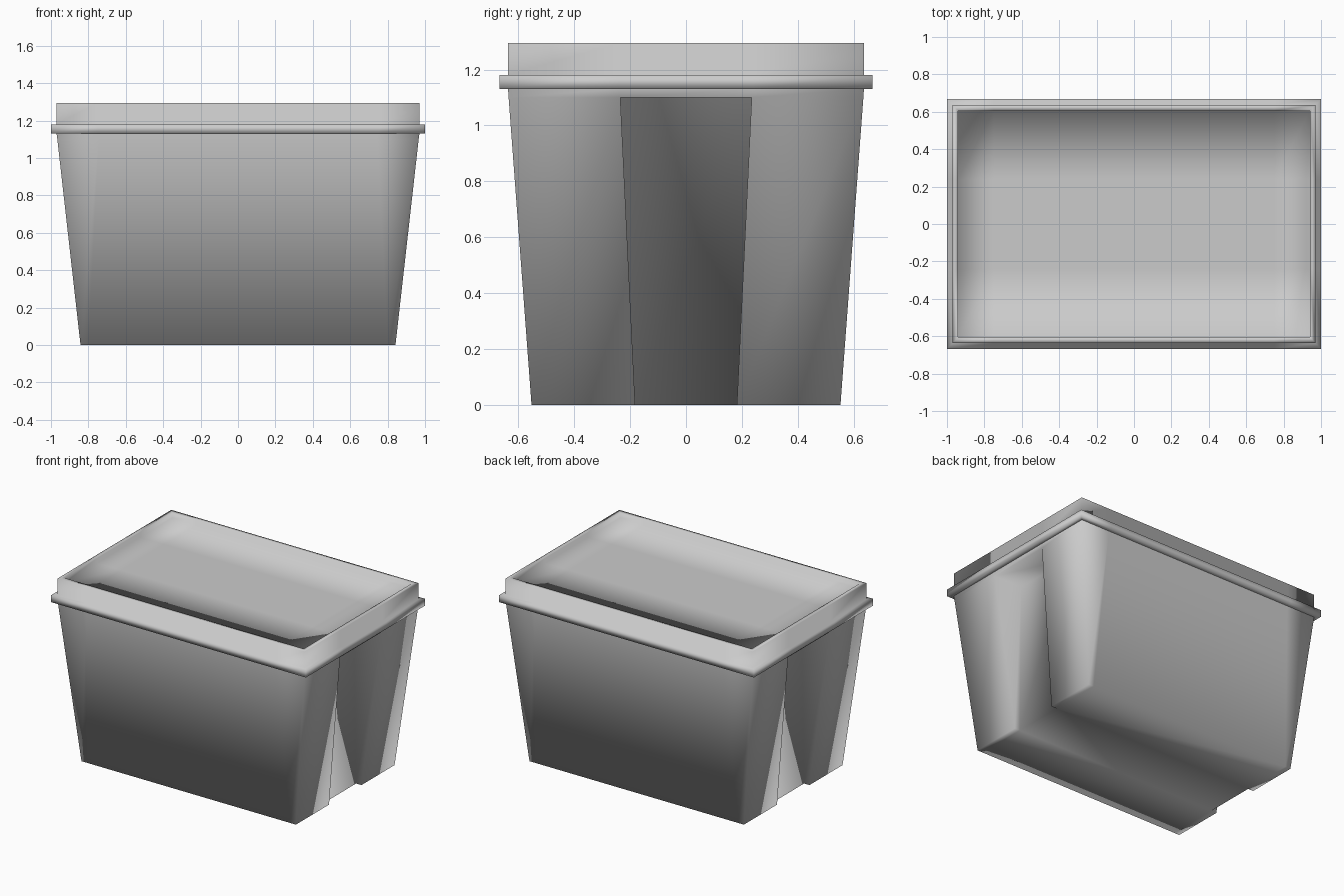
import bpy, bmesh

if "Cube" in bpy.data.objects:
    bpy.data.objects.remove(bpy.data.objects["Cube"])

# Faces on the 16-point ring, counter-clockwise from above
END_PANELS = [(3, 2, 5, 4), (11, 10, 13, 12)]
GRID = [(0, 1, 2, 3), (4, 5, 6, 7), (8, 9, 10, 11), (12, 13, 14, 15),
        (15, 0, 3, 12), (11, 4, 7, 8), (12, 3, 4, 11)]


def ring(bm, X, Y, z, a=0.75, c=0.24):
    """Rectangle with a notch to x = a, |y| < c cut into both ends."""
    half = [(a, -Y), (X, -Y), (X, -c), (a, -c), (a, c), (X, c), (X, Y), (a, Y)]
    return [bm.verts.new((s * x, s * y, z)) for s in (1, -1) for x, y in half]


def plain(r):
    """Outer loop without the notch points."""
    return [v for i, v in enumerate(r) if i not in (3, 4, 11, 12)]


def bridge(bm, lo, hi):
    for i in range(len(lo)):
        j = (i + 1) % len(lo)
        bm.faces.new((lo[i], lo[j], hi[j], hi[i]))


def fill(bm, r, faces, down=False):
    for f in faces:
        bm.faces.new([r[i] for i in (reversed(f) if down else f)])


def finish(bm, name):
    loose = [v for v in bm.verts if not v.link_faces]
    bmesh.ops.delete(bm, geom=loose, context='VERTS')
    for f in bm.faces:
        f.smooth = True
    me = bpy.data.meshes.new(name)
    bm.to_mesh(me)
    bm.free()
    bpy.context.collection.objects.link(bpy.data.objects.new(name, me))


# Tapered tub with a channel in each end
bm = bmesh.new()
base = ring(bm, 0.842, 0.553, 0, 0.80, 0.182)
shoulder = ring(bm, 0.966, 0.635, 1.10, 0.745, 0.235)
lip = ring(bm, 0.97, 0.637, 1.13)
bridge(bm, base, shoulder)
bridge(bm, plain(shoulder), plain(lip))
fill(bm, base, GRID, down=True)
fill(bm, shoulder, END_PANELS, down=True)
finish(bm, "tub_body")

# Lid: flange, raised collar and shallow recessed top
bm = bmesh.new()
profile = [(0.97, 0.637, 1.13), (1.0, 0.667, 1.13), (1.0, 0.667, 1.18),
           (0.97, 0.637, 1.18), (0.97, 0.637, 1.295), (0.94, 0.605, 1.295),
           (0.94, 0.605, 1.26)]
rings = [ring(bm, *p) for p in profile]
for lo, hi in zip(rings, rings[1:]):
    bridge(bm, plain(lo), plain(hi))
fill(bm, rings[-1], GRID + END_PANELS)
finish(bm, "lid_tray")
